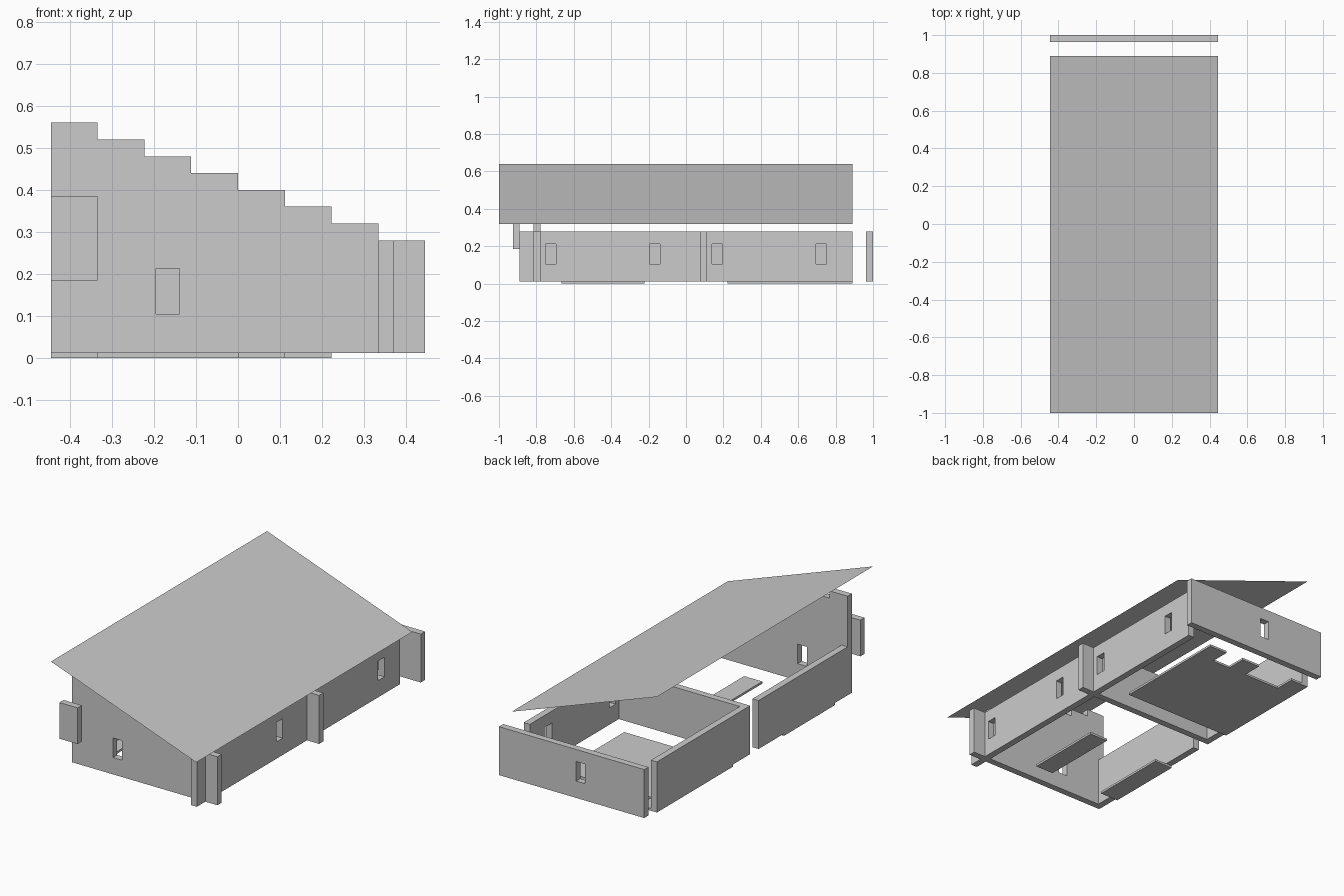
import bpy, bmesh
from mathutils import Vector

if "Cube" in bpy.data.objects:
    bpy.data.objects.remove(bpy.data.objects["Cube"])

U = 1 / 9          # plan grid cell
T = 1 / 27         # wall thickness
Z0, Z1 = 0.012, 0.28   # wall bottom and eaves height
X = 4 * U          # half width


def mesh_object(name, bm):
    bmesh.ops.recalc_face_normals(bm, faces=bm.faces[:])
    me = bpy.data.meshes.new(name)
    bm.to_mesh(me)
    bm.free()
    ob = bpy.data.objects.new(name, me)
    bpy.context.collection.objects.link(ob)
    return ob


def prism(name, points, vec):
    """Extrude a flat outline along vec."""
    bm = bmesh.new()
    face = bm.faces.new([bm.verts.new(p) for p in points])
    new = bmesh.ops.extrude_face_region(bm, geom=[face])["geom"]
    verts = [v for v in new if isinstance(v, bmesh.types.BMVert)]
    bmesh.ops.translate(bm, verts=verts, vec=Vector(vec))
    return mesh_object(name, bm)


def box(name, x0, x1, y0, y1, z0=Z0, z1=Z1):
    outline = [(x0, y0, z0), (x1, y0, z0), (x1, y1, z0), (x0, y1, z0)]
    return prism(name, outline, (0, 0, z1 - z0))


def cut_window(wall, x, y, along_x):
    """Cut a small upright window centred at x, y."""
    hx, hy = (U / 4, 0.1) if along_x else (0.1, U / 4)
    cutter = box("window_cutter", x - hx, x + hx, y - hy, y + hy, 0.105, 0.213)
    cutter.hide_render = True
    mod = wall.modifiers.new("window", 'BOOLEAN')
    mod.operation, mod.solver, mod.object = 'DIFFERENCE', 'EXACT', cutter
    bpy.context.view_layer.objects.active = wall
    bpy.ops.object.modifier_apply(modifier=mod.name)
    bpy.data.objects.remove(cutter)


# Front wall with a stepped top under the roof slope
yf = -22 * T
outline = [(X, yf, Z0), (-X, yf, Z0)]
for i in range(8):
    z = 0.56 - 0.04 * i
    outline += [(-X + i * U, yf, z), (-X + (i + 1) * U, yf, z)]
front_wall = prism("front_wall", outline, (0, T, 0))
cut_window(front_wall, -1.5 * U, yf + T / 2, True)

# Back wall
back_wall = box("back_wall", -X, X, 1 - T, 1)
cut_window(back_wall, -U / 2, 1 - T / 2, True)

# Right wall with four windows
right_wall = box("right_wall", 3 * U, 3 * U + T, -8 * U, 8 * U)
for cell in (-6.5, -1.5, 1.5, 6.5):
    cut_window(right_wall, 3 * U + T / 2, cell * U, False)

# Partition and the two left walls
box("partition_wall", -X + T, X, 2 * T, 3 * T)
box("left_wall_back", -X, -X + T, 2 * T, 8 * U)
box("left_wall_front", -X, -X + T, -21 * T, 0)

# Panel in front of the tall corner
box("front_panel", -X, -3 * U, -25 * T, -24 * T, 0.185, 0.385)

# Floor slabs of the front room
for name, x in (("floor_strip_left", -4 * U), ("floor_strip_right", 0)):
    box(name, x, x + U, -6 * U, -2 * U, 0, Z0)

# Floor of the back room, notched along its back edge (grid cells)
cells = [(-4, 2), (2, 2), (2, 8), (1, 8), (1, 7), (0, 7), (0, 8),
         (-1, 8), (-1, 7), (-3, 7), (-3, 8), (-4, 8)]
prism("back_floor", [(a * U, b * U, 0) for a, b in cells], (0, 0, Z0))

# Thin single-slope roof
bm = bmesh.new()
bm.faces.new([bm.verts.new(p) for p in
              ((-X, -1, 0.64), (X, -1, 0.32), (X, 8 * U, 0.32), (-X, 8 * U, 0.64))])
mesh_object("roof", bm)
